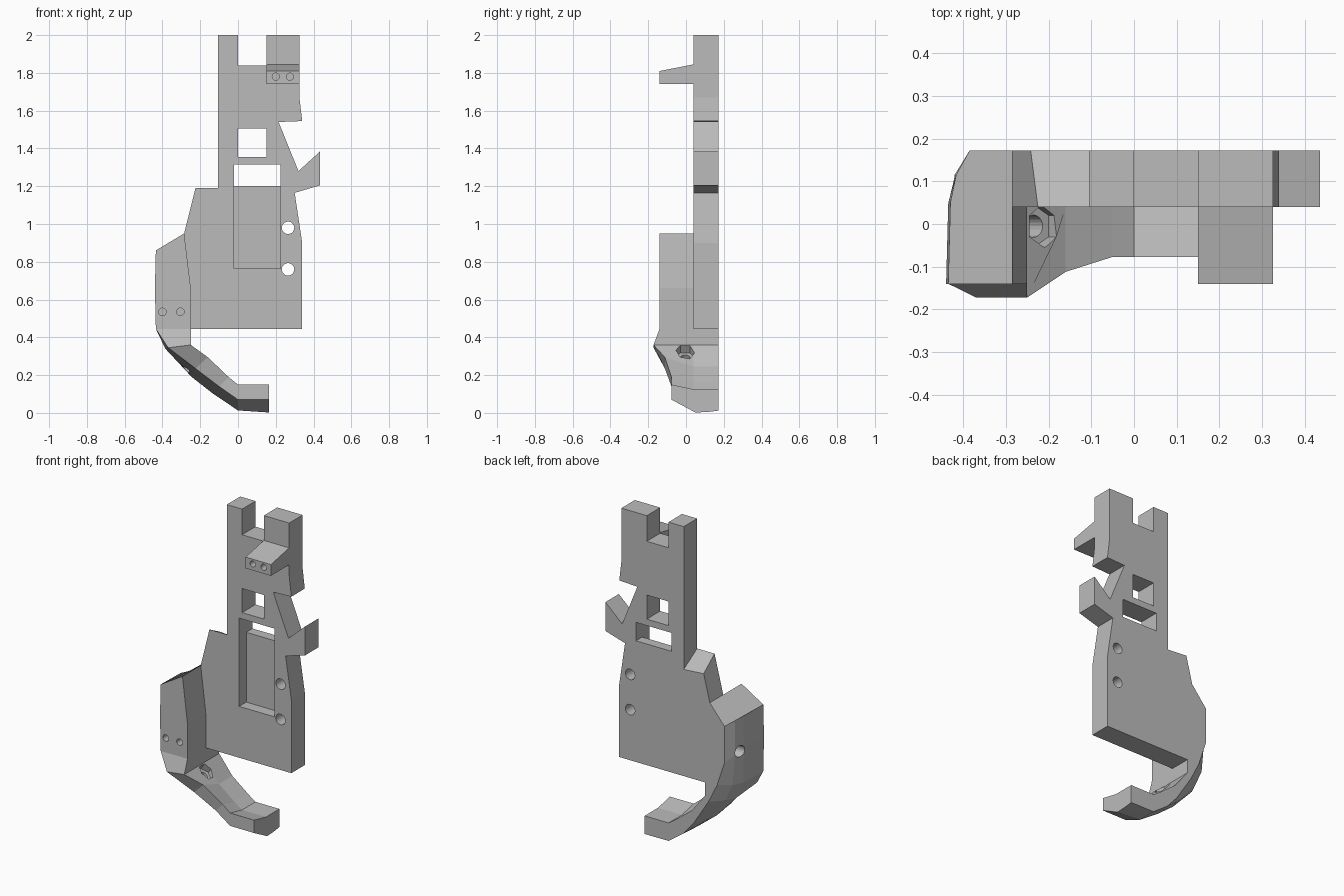
import bpy, bmesh, math
from mathutils import Vector

cube = bpy.data.objects.get("Cube")
if cube:
    bpy.data.objects.remove(cube)

grey = bpy.data.materials.new("plain grey")
grey.use_nodes = True
colour = (0.5, 0.5, 0.5, 1)
grey.diffuse_color = colour
grey.node_tree.nodes["Principled BSDF"].inputs["Base Color"].default_value = colour

FRONT, BACK = 0.04, 0.172


def finish(bm, name):
    bmesh.ops.recalc_face_normals(bm, faces=bm.faces)
    mesh = bpy.data.meshes.new(name)
    bm.to_mesh(mesh)
    bm.free()
    mesh.materials.append(grey)
    ob = bpy.data.objects.new(name, mesh)
    bpy.context.collection.objects.link(ob)
    return ob


def loft(sections, name):
    """Skin a row of closed cross-sections and cap both ends."""
    bm = bmesh.new()
    rings = [[bm.verts.new(p) for p in s] for s in sections]
    n = len(rings[0])
    for a, b in zip(rings, rings[1:]):
        for i in range(n):
            j = (i + 1) % n
            bm.faces.new((a[i], a[j], b[j], b[i]))
    bm.faces.new(rings[0])
    bm.faces.new(rings[-1][::-1])
    return finish(bm, name)


def box(x0, x1, y0, y1, z0, z1):
    return loft([[(x0, y, z0), (x1, y, z0), (x1, y, z1), (x0, y, z1)]
                 for y in (y0, y1)], "box_cutter")


def rod(centre, radius, length, axis, sides=20):
    bm = bmesh.new()
    bmesh.ops.create_cone(bm, cap_ends=True, segments=sides, radius1=radius,
                          radius2=radius, depth=length)
    turn = Vector((0, 0, 1)).rotation_difference(Vector(axis)).to_matrix()
    bmesh.ops.rotate(bm, verts=bm.verts, matrix=turn)
    bmesh.ops.translate(bm, verts=bm.verts, vec=centre)
    return finish(bm, "rod_cutter")


def cut(ob, cutters):
    bpy.context.view_layer.objects.active = ob
    for c in cutters:
        m = ob.modifiers.new("cut", 'BOOLEAN')
        m.operation, m.solver, m.object = 'DIFFERENCE', 'EXACT', c
        bpy.ops.object.modifier_apply(modifier=m.name)
        bpy.data.objects.remove(c)


# Main plate, with the shoulder sloping down towards the back
outline = [(-.105, 2), (0, 2), (0, 1.84), (.15, 1.84), (.15, 2), (.325, 2),
           (.325, 1.67), (.34, 1.545), (.215, 1.54), (.32, 1.28),
           (.435, 1.385), (.435, 1.205), (.3, 1.165), (.34, .9), (.34, .445),
           (-.25, .445), (-.25, .66), (-.285, .95), (-.225, 1.19), (-.105, 1.19)]
back_outline = outline[:-2] + [(-.242, 1.12), (-.105, 1.11)]
plate = loft([[(x, FRONT, z) for x, z in outline],
              [(x, BACK, z) for x, z in back_outline]], "main_plate")
cut(plate, [box(0, .15, -.2, .4, 1.355, 1.505),        # square window
            box(-.02, .225, -.2, .4, 1.2, 1.315),      # slot
            box(-.02, .225, -.2, .11, .765, 1.25)]     # shallow pocket
    + [rod((.265, .1, z), .033, .5, (0, 1, 0)) for z in (.98, .76)])

# Bracket near the top, sloping down to the front
bracket = loft([[(x, -.14, 1.74), (x, FRONT, 1.74), (x, FRONT, 1.845),
                 (x, -.14, 1.81)] for x in (.15, .325)], "top_bracket")
cut(bracket, [rod((x, -.14, 1.78), .019, .16, (0, 1, 0)) for x in (.2, .275)])

# Side wing running down into the curved arm.
# inner x, inner z, back drop | front-edge y | outer front x, z | outer ridge x, z | back x, z
stations = [
    (-.285, .95, 0, -.14, -.435, .86, -.43, .86, -.385, .83),
    (-.25, .66, 0, -.14, -.44, .66, -.435, .66, -.385, .6),
    (-.25, .445, 0, -.14, -.435, .445, -.43, .445, -.335, .45),
    (-.25, .36, 0, -.172, -.37, .345, -.385, .34, -.275, .33),
    (-.16, .295, .05, -.112, -.225, .235, -.245, .19, -.17, .165),
    (-.05, .19, .03, -.077, -.1, .14, -.13, .1, -.1, .085),
    (0, .15, .025, -.077, 0, .07, 0, .013, 0, .013),
    (.165, .15, .025, -.077, .165, .07, .165, .002, .165, .012),
]
sections = []
for ix, iz, drop, yf, fx, fz, ox, oz, bx, bz in stations:
    t = 0.3  # rounding point between ridge and back edge
    sections.append([(ix, BACK, iz - drop), (ix, FRONT, iz - drop), (ix, yf, iz),
                     (fx, yf, fz), (ox, .05, oz),
                     (ox + t * (bx - ox), .115, oz + t * (bz - oz)),
                     (bx, BACK, bz)])
arm = loft(sections, "wing_and_arm")
slant = Vector((.565, 0, .825))
seat = Vector((-.21, -.005, .33))
cut(arm, [rod((x, -.14, .535), .02, .16, (0, 1, 0)) for x in (-.4, -.305)]
    + [rod((-.43, .08, .65), .036, .12, (1, 0, 0)),
       rod(seat, .05, .09, slant, 6),                  # hexagonal nut seat
       rod(seat - slant * .12, .026, .3, slant)])
